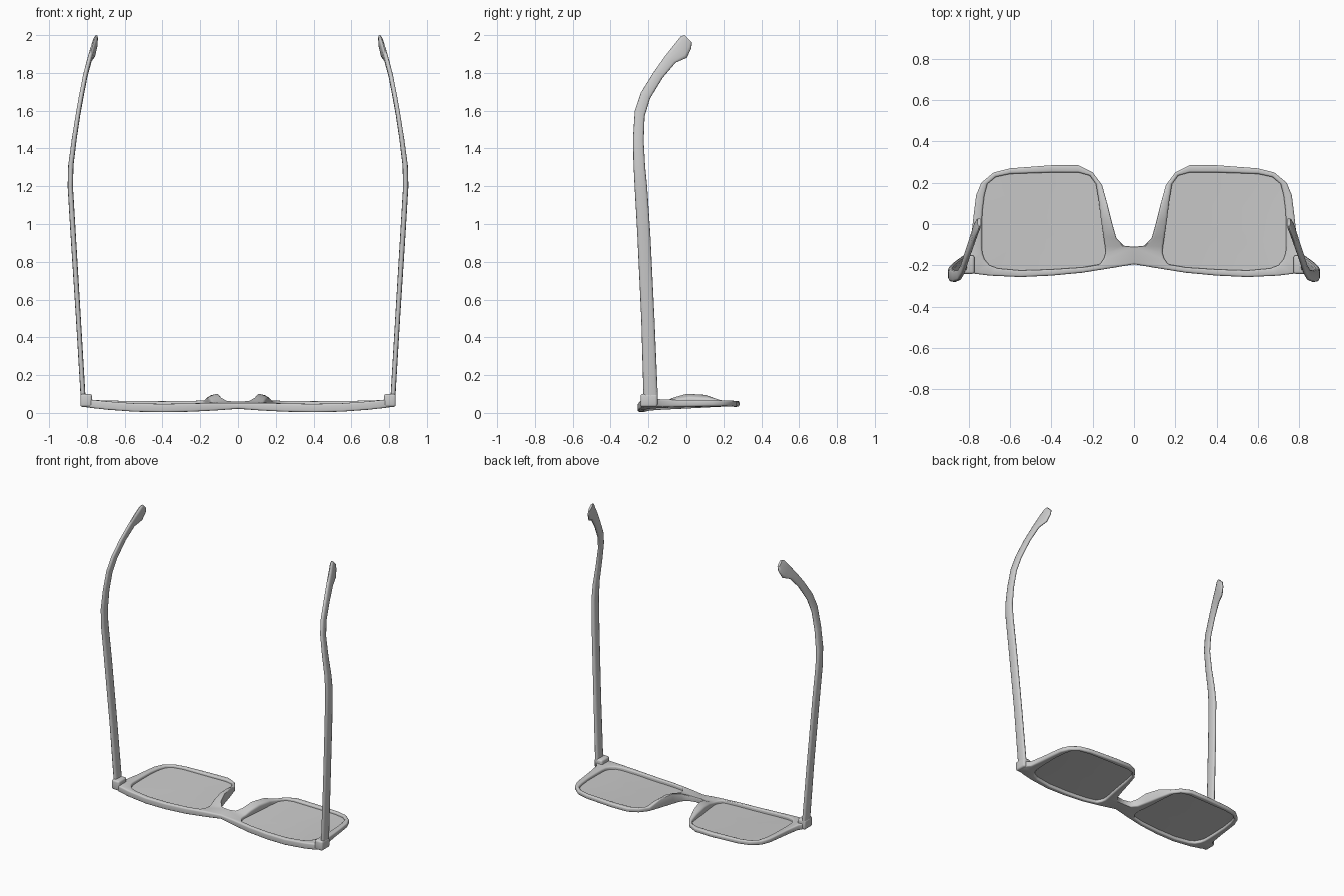
import bpy, bmesh, math
from math import radians

if "Cube" in bpy.data.objects:
    bpy.data.objects.remove(bpy.data.objects["Cube"])


def finish(name, verts, faces, bevel=0.0, angle=40):
    """Make an object, mirror it across x, round its edges and smooth it."""
    me = bpy.data.meshes.new(name)
    me.from_pydata(verts, [], faces)
    ob = bpy.data.objects.new(name, me)
    bpy.context.collection.objects.link(ob)
    m = ob.modifiers.new("mirror", 'MIRROR')
    m.use_clip = True
    m.merge_threshold = 0.0005
    if bevel:
        b = ob.modifiers.new("bevel", 'BEVEL')
        b.width, b.segments = bevel, 3
        b.limit_method, b.angle_limit = 'ANGLE', radians(40)
    bpy.ops.object.select_all(action='DESELECT')
    ob.select_set(True)
    bpy.context.view_layer.objects.active = ob
    bpy.ops.object.convert(target='MESH')
    bpy.ops.object.shade_smooth_by_angle(angle=radians(angle))
    return ob


def tilt(y):
    return (y + 0.25) / 0.53


def front_z(x, y):
    """Height of the curved, tilted front surface of the frame."""
    v = tilt(y)
    if x < 0.4:
        bow = 0.015 * (1 - x / 0.4) ** 2
    else:
        bow = 0.16 * (x - 0.4) ** 2 * (1 - 0.7 * v)
    return 0.003 + bow + 0.03 * v


def thickness(x, y):
    t = 0.044 - 0.015 * tilt(y)
    return t - 0.012 * max(0, 1 - x / 0.15)


def pad(x, y):
    """Extra height of the moulded nose pads."""
    if x > 0.19:
        return 0
    return 0.048 * max(0, 1 - ((y - 0.03) / 0.15) ** 2)


# Right half of the frame: outer and lens-opening outlines, point for point
outer = [(0, -.195), (.10, -.212), (.25, -.236), (.40, -.25), (.55, -.257),
         (.70, -.25), (.78, -.24), (.83, -.225), (.832, -.17), (.80, -.13),
         (.785, -.03), (.775, .06), (.765, .14), (.74, .20), (.68, .25),
         (.60, .27), (.40, .285), (.27, .285), (.20, .25), (.155, .19),
         (.13, .10), (.105, 0), (.085, -.07), (.05, -.105), (0, -.11)]
inner = [(.145, -.165), (.165, -.195), (.25, -.21), (.40, -.22), (.55, -.225),
         (.66, -.215), (.70, -.20), (.725, -.17), (.735, -.14), (.737, -.10),
         (.737, -.03), (.735, .06), (.725, .14), (.71, .195), (.67, .228),
         (.60, .243), (.40, .25), (.27, .25), (.215, .235), (.185, .195),
         (.172, .12), (.16, .02), (.148, -.06), (.14, -.11), (.138, -.14)]
n = len(outer)
verts, faces = [], []
for (ox, oy), (ix, iy) in zip(outer, inner):
    oz, iz = front_z(ox, oy), front_z(ix, iy)
    verts += [(ox, oy, oz),
              (ox, oy, oz + thickness(ox, oy) + pad(ox, oy)),
              (ix, iy, iz + thickness(ix, iy) + 0.5 * pad(ix, iy)),
              (ix, iy, iz)]
for i in range(n):
    j = (i + 1) % n
    for k in range(4):
        if i == n - 1 and k == 0:
            continue  # bridge stays open where the halves join
        l = (k + 1) % 4
        faces.append((4 * i + k, 4 * j + k, 4 * j + l, 4 * i + l))
finish("frame_front", verts, faces, 0.012)

# Lenses: thin curved sheets set inside the rims
cx, cy = 0.44, 0.01
verts, faces = [], []
for f in (1.01, 0.7, 0.35):
    for x, y in inner:
        px, py = cx + (x - cx) * f, cy + (y - cy) * f
        verts.append((px, py, front_z(px, py) + 0.5 * thickness(px, py)))
verts.append((cx, cy, front_z(cx, cy) + 0.5 * thickness(cx, cy)))
for i in range(n):
    j = (i + 1) % n
    for r in (0, n):
        faces.append((r + i, r + j, r + n + j, r + n + i))
    faces.append((2 * n + i, 2 * n + j, 3 * n))
finish("lenses", verts, faces)

# Hinge blocks at the frame corners
bm = bmesh.new()
bmesh.ops.create_cube(bm, size=1)
bmesh.ops.scale(bm, vec=(0.062, 0.09, 0.068), verts=bm.verts)
bmesh.ops.translate(bm, vec=(0.804, -0.197, 0.066), verts=bm.verts)
bm.verts.index_update()
verts = [v.co[:] for v in bm.verts]
faces = [[v.index for v in f.verts] for f in bm.faces]
bm.free()
finish("hinge_blocks", verts, faces, 0.012)

# Temples: rounded sections given as x, upper edge (y, z), lower edge (y, z), half width
sections = [(.820, -.226, .08, -.150, .08, .013),
            (.845, -.238, .50, -.168, .50, .013),
            (.873, -.259, .95, -.190, .95, .014),
            (.888, -.273, 1.20, -.207, 1.20, .014),
            (.885, -.279, 1.32, -.217, 1.30, .014),
            (.867, -.281, 1.46, -.225, 1.44, .013),
            (.846, -.272, 1.60, -.220, 1.57, .012),
            (.829, -.240, 1.695, -.191, 1.665, .012),
            (.808, -.175, 1.80, -.124, 1.775, .012),
            (.786, -.115, 1.885, -.055, 1.855, .012),
            (.767, -.060, 1.955, .003, 1.88, .013),
            (.755, -.030, 1.992, .027, 1.93, .012),
            (.750, -.010, 2.00, .029, 1.962, .008)]
m = 12
verts, faces = [], []
for x, y1, z1, y2, z2, hw in sections:
    for k in range(m):
        a = 2 * math.pi * k / m
        c, s = math.cos(a), math.sin(a)
        c = math.copysign(abs(c) ** 0.7, c)
        s = math.copysign(abs(s) ** 0.7, s)
        t = 0.5 + 0.5 * s
        verts.append((x + hw * c, y1 + (y2 - y1) * t, z1 + (z2 - z1) * t))
for r in range(len(sections) - 1):
    for k in range(m):
        l = (k + 1) % m
        faces.append((r * m + k, r * m + l, r * m + m + l, r * m + m + k))
faces.append(tuple(reversed(range(m))))
faces.append(tuple(range((len(sections) - 1) * m, len(sections) * m)))
finish("temples", verts, faces, angle=50)
